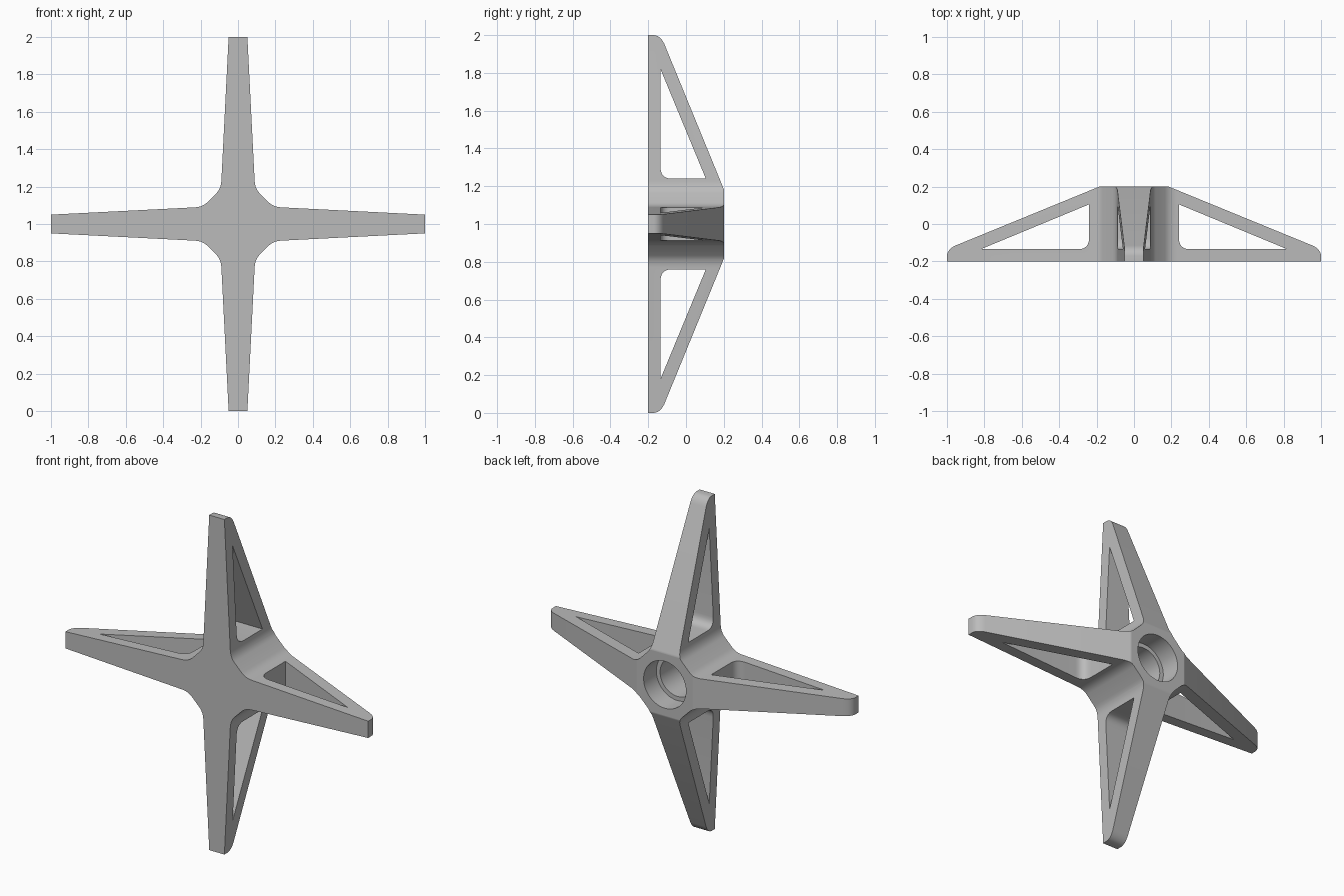
import bpy, bmesh, math
from mathutils import Matrix, Vector

cube = bpy.data.objects.get("Cube")
if cube:
    bpy.data.objects.remove(cube, do_unlink=True)

grey = bpy.data.materials.new("mid grey")
grey.use_nodes = True
colour = (0.5, 0.5, 0.5, 1)
grey.diffuse_color = colour
grey.node_tree.nodes["Principled BSDF"].inputs["Base Color"].default_value = colour


def fillet(start, corner, end, steps=6):
    """Rounded corner between two points."""
    a, c, b = Vector(start), Vector(corner), Vector(end)
    return [tuple(a * (1 - t) ** 2 + c * 2 * t * (1 - t) + b * t * t)
            for t in (i / steps for i in range(steps + 1))]


def prism(name, outline, axis, low, high, turn=0):
    """Extrude a 2D outline along x (points are y, z) or y (points are x, z)."""
    bm = bmesh.new()

    def place(p, d):
        return (d, p[0], p[1]) if axis == "x" else (p[0], d, p[1])

    face = bm.faces.new([bm.verts.new(place(p, low)) for p in outline])
    new = bmesh.ops.extrude_face_region(bm, geom=[face])["geom"]
    shift = Vector(place((0, 0), high - low))
    bmesh.ops.translate(bm, vec=shift, verts=[g for g in new if isinstance(g, bmesh.types.BMVert)])
    bmesh.ops.rotate(bm, verts=bm.verts, matrix=Matrix.Rotation(turn, 3, "Y"))
    bmesh.ops.recalc_face_normals(bm, faces=bm.faces)
    mesh = bpy.data.meshes.new(name)
    bm.to_mesh(mesh)
    bm.free()
    mesh.materials.append(grey)
    ob = bpy.data.objects.new(name, mesh)
    bpy.context.collection.objects.link(ob)
    return ob


def combine(target, cutter, operation):
    """Apply a boolean and remove its cutter."""
    cutter.hide_render = True
    mod = target.modifiers.new("cut", "BOOLEAN")
    mod.operation, mod.object, mod.solver = operation, cutter, "EXACT"
    bpy.context.view_layer.objects.active = target
    bpy.ops.object.modifier_apply(modifier=mod.name)
    bpy.data.objects.remove(cutter, do_unlink=True)


def circle(radius, count=64):
    return [(radius * math.cos(math.tau * i / count), radius * math.sin(math.tau * i / count))
            for i in range(count)]


# Four tapered arms joined by a chamfered hub
half = [(0.0475, 1.05)] + fillet((0.089, 0.23), (0.091, 0.19), (0.115, 0.165))
quarter = half + [(b, a) for a, b in reversed(half)]
outline = []
for sx, sz in ((1, 1), (1, -1), (-1, -1), (-1, 1)):
    corner = [(sx * a, sz * b) for a, b in quarter]
    outline += corner if sx * sz > 0 else corner[::-1]
star = prism("star_bracket", outline, "y", -0.2, 0.2)

# Sloped backs and rounded tips, trimmed in both directions
side = [(-0.3, 1)] + fillet((-0.17, 1), (-0.135, 0.998), (-0.115, 0.954)) + [(0.25, 0.063)]
side += [(y, -z) for y, z in reversed(side)]
for turn in (0, math.pi / 2):
    combine(star, prism("slope_trim", side, "x", -1.2, 1.2, turn), "INTERSECT")

# Triangular opening through each arm
window = [(-0.135, 0.82), (0.105, 0.24)] + fillet((-0.075, 0.24), (-0.135, 0.24), (-0.135, 0.3))
for k in range(4):
    combine(star, prism("window_cutter", window, "x", -0.15, 0.15, k * math.pi / 2), "DIFFERENCE")

# Stepped blind bore in the back of the hub
combine(star, prism("bore_cutter", circle(0.14), "y", 0.08, 0.3), "DIFFERENCE")
combine(star, prism("inner_bore_cutter", circle(0.115), "y", -0.13, 0.25), "DIFFERENCE")

star.location.z = 1
bpy.ops.object.select_all(action="DESELECT")
star.select_set(True)
bpy.context.view_layer.objects.active = star
bpy.ops.object.shade_smooth_by_angle(angle=math.radians(25))
